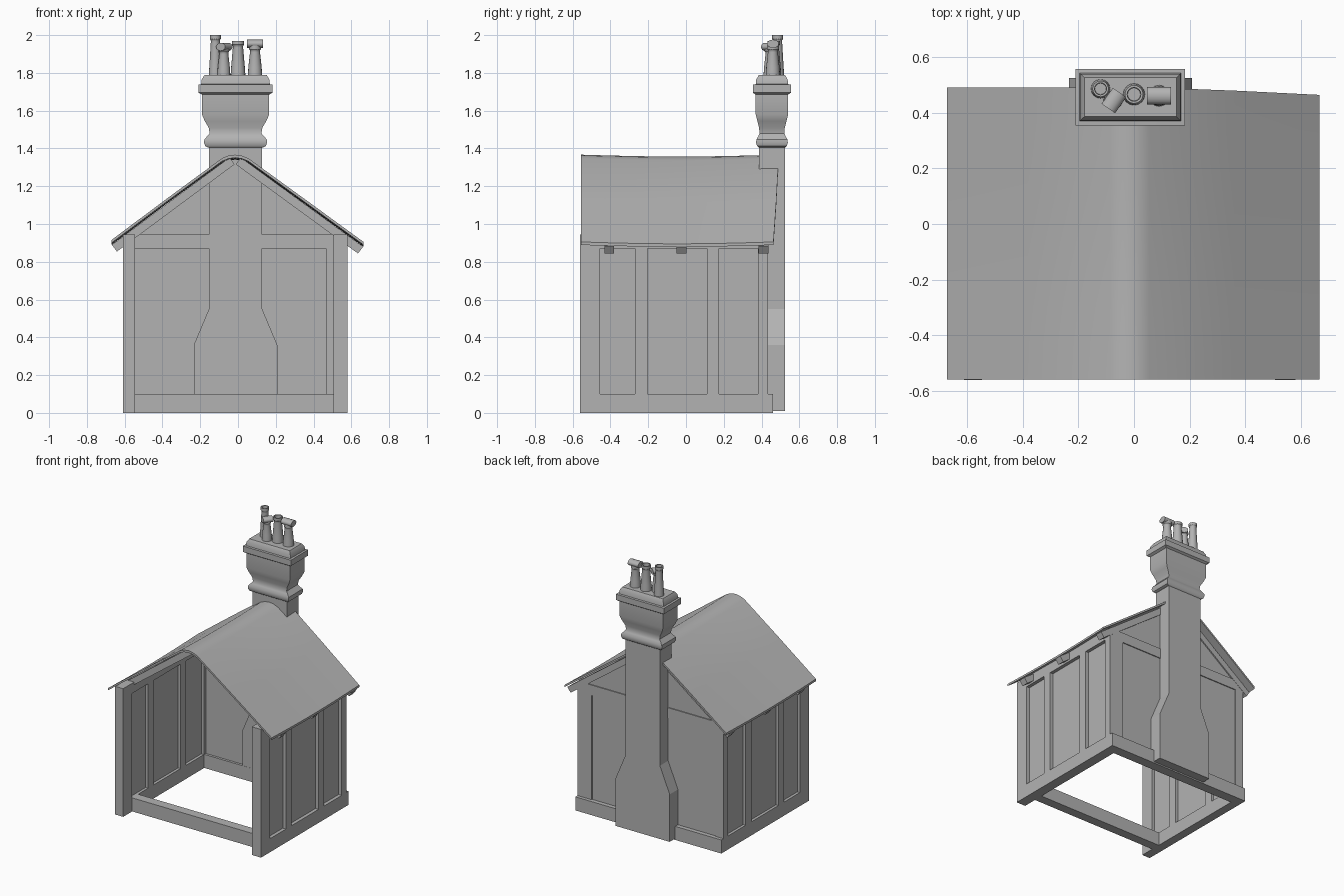
import bpy, bmesh, math
from mathutils import Vector, Matrix

cube = bpy.data.objects.get("Cube")
if cube:
    bpy.data.objects.remove(cube, do_unlink=True)

grey = bpy.data.materials.new("plain_grey")
grey.use_nodes = True
COLOUR = (0.45, 0.45, 0.45, 1)
grey.diffuse_color = COLOUR
grey.node_tree.nodes["Principled BSDF"].inputs["Base Color"].default_value = COLOUR


def finish(name, bm, smooth=None):
    bmesh.ops.recalc_face_normals(bm, faces=bm.faces)
    mesh = bpy.data.meshes.new(name)
    bm.to_mesh(mesh)
    bm.free()
    mesh.materials.append(grey)
    obj = bpy.data.objects.new(name, mesh)
    bpy.context.collection.objects.link(obj)
    if smooth:
        bpy.ops.object.select_all(action="DESELECT")
        obj.select_set(True)
        bpy.context.view_layer.objects.active = obj
        bpy.ops.object.shade_smooth_by_angle(angle=math.radians(smooth))
    return obj


def box(name, x0, x1, y0, y1, z0, z1):
    bm = bmesh.new()
    bmesh.ops.create_cube(bm, size=1)
    for v in bm.verts:
        v.co = ((x0 + x1) / 2 + v.co.x * (x1 - x0),
                (y0 + y1) / 2 + v.co.y * (y1 - y0),
                (z0 + z1) / 2 + v.co.z * (z1 - z0))
    return finish(name, bm)


def prism(name, outline, y0, y1):
    """Extrude an (x, z) outline along y."""
    bm = bmesh.new()
    face = bm.faces.new([bm.verts.new((x, y0, z)) for x, z in outline])
    ext = bmesh.ops.extrude_face_region(bm, geom=[face])["geom"]
    moved = [g for g in ext if isinstance(g, bmesh.types.BMVert)]
    bmesh.ops.translate(bm, verts=moved, vec=(0, y1 - y0, 0))
    return finish(name, bm)


def loft(name, rings, smooth):
    """Join equal-sized closed rings and cap both ends."""
    bm = bmesh.new()
    loops = [[bm.verts.new(p) for p in ring] for ring in rings]
    n = len(loops[0])
    for a, b in zip(loops, loops[1:]):
        for i in range(n):
            j = (i + 1) % n
            bm.faces.new((a[i], a[j], b[j], b[i]))
    bm.faces.new(loops[0])
    bm.faces.new(loops[-1])
    return finish(name, bm, smooth)


# Timber side walls: sill, top plate, studs and recessed panels
SILL, BEAM, PLATE = 0.1, 0.87, 0.945
FRONT, BACK = -0.56, 0.435
studs = [(FRONT, -0.455), (-0.27, -0.205), (0.11, 0.175), (0.38, BACK)]
for side, x0, x1 in (("right", -0.61, -0.545), ("left", 0.505, 0.58)):
    mid = (x0 + x1) / 2
    box(side + "_sill", x0, x1, FRONT, 0.46, 0, SILL)
    box(side + "_top_plate", x0, x1, FRONT, BACK, BEAM, PLATE)
    box(side + "_wall_panel", mid - 0.012, mid + 0.012, -0.5, 0.41, SILL, BEAM)
    for i, (y0, y1) in enumerate(studs):
        box(f"{side}_stud_{i + 1}", x0, x1, y0, y1, SILL, BEAM)

# Cross sills, back wall frame and gable
box("front_sill", -0.545, 0.505, -0.455, -0.385, 0, SILL)
box("back_sill", -0.545, 0.505, 0.385, 0.46, 0, SILL)
box("back_beam", -0.545, 0.505, 0.385, BACK, BEAM, PLATE)
box("back_corner_stud", 0.465, 0.505, 0.385, BACK, SILL, BEAM)
prism("back_gable_panel", [(-0.57, SILL), (0.54, SILL), (0.54, 0.96),
                           (-0.015, 1.34), (-0.57, 0.96)], 0.403, 0.428)

# Rafter pairs with square-cut ends
for i, y in enumerate((-0.432, -0.05, 0.385)):
    for side, top, end in (("right", (-0.045, 1.352), (-0.668, 0.89)),
                           ("left", (0.015, 1.352), (0.662, 0.88))):
        a, b = Vector(top), Vector(end)
        d = (b - a).normalized()
        drop = Vector((-abs(d.y) * math.copysign(1, d.x), -abs(d.x))) * 0.045
        prism(f"{side}_rafter_{i + 1}", [a, b, b + drop, a + drop], y, y + 0.052)

# Sagging roof sheet with a rounded ridge and a skewed back edge
roof_line = [(-0.67, 0.915), (-0.38, 1.132), (-0.085, 1.348), (-0.05, 1.362),
             (-0.015, 1.367), (0.02, 1.362), (0.055, 1.348), (0.36, 1.127), (0.665, 0.905)]
STEPS = 8
bm = bmesh.new()
rows = []
for x, z in roof_line:
    y_end = 0.49 - max(0, x - 0.13) * 0.05
    row = []
    for k in range(STEPS + 1):
        t = k / STEPS
        sag = 0.01 * math.sin(math.pi * t)
        row.append(bm.verts.new((x, -0.557 + (y_end + 0.557) * t, z - sag)))
    rows.append(row)
for a, b in zip(rows, rows[1:]):
    for k in range(STEPS):
        bm.faces.new((a[k], b[k], b[k + 1], a[k + 1]))
bm.normal_update()
if sum(f.normal.z for f in bm.faces) < 0:
    bmesh.ops.reverse_faces(bm, faces=bm.faces)
back_verts = {v: v.co - Vector((0, 0, 0.016)) for v in bm.verts}
rim = [e for e in bm.edges if e.is_boundary]
under = {v: bm.verts.new(p) for v, p in back_verts.items()}
for f in list(bm.faces):
    bm.faces.new([under[v] for v in reversed(f.verts)])
for e in rim:
    a, b = e.verts
    bm.faces.new((a, b, under[b], under[a]))
finish("roof", bm, 30)

# Chimney breast with sloping shoulders
CX, CY = -0.013, 0.455
half = [(0.221, 0.01), (0.221, 0.36), (0.141, 0.55), (0.141, 1.42)]
prism("chimney_breast", [(CX + w, z) for w, z in half]
      + [(CX - w, z) for w, z in reversed(half)], 0.386, 0.524)

# Moulded chimney head: half width, half depth, height
head = [(0.145, 0.069, 1.405), (0.16, 0.078, 1.412), (0.167, 0.084, 1.43),
        (0.165, 0.082, 1.448), (0.15, 0.072, 1.465), (0.137, 0.066, 1.48),
        (0.142, 0.068, 1.51), (0.163, 0.077, 1.545), (0.178, 0.086, 1.58),
        (0.178, 0.086, 1.685), (0.196, 0.101, 1.695), (0.196, 0.101, 1.738),
        (0.182, 0.086, 1.74), (0.179, 0.083, 1.765), (0.165, 0.07, 1.788)]
loft("chimney_head", [[(CX + sx * w, CY + sy * d, z) for sx, sy in
                       ((-1, -1), (1, -1), (1, 1), (-1, 1))] for w, d, z in head], 35)


# Chimney pots: tapered, lipped and hollow at the top
def pot(name, x, y, top, r):
    base = 1.78
    shape = [(1.2, base), (1.1, base + 0.05), (0.82, top - 0.035), (0.85, top - 0.025),
             (1.0, top - 0.02), (1.0, top), (0.75, top), (0.7, top - 0.03)]
    turn = [i * math.tau / 16 for i in range(16)]
    loft(name, [[(x + r * k * math.cos(a), y + r * k * math.sin(a), z) for a in turn]
                for k, z in shape], 40)


def cowl(name, x, y, z, r, length, angle, wide):
    bm = bmesh.new()
    bmesh.ops.create_cone(bm, cap_ends=True, segments=16, radius1=r, radius2=r, depth=length)
    bm.transform(Matrix.Translation((x, y, z)) @ Matrix.Rotation(angle, 4, "Z")
                 @ Matrix.Diagonal((1, wide, 1, 1)) @ Matrix.Rotation(math.pi / 2, 4, "Y"))
    finish(name, bm, 40)


pot("pot_tall", -0.12, 0.485, 2.0, 0.029)
pot("pot_short", -0.075, 0.445, 1.935, 0.029)
pot("pot_middle", 0.0, 0.465, 1.97, 0.033)
pot("pot_end", 0.09, 0.46, 1.945, 0.032)
cowl("short_pot_cowl", -0.072, 0.443, 1.938, 0.021, 0.07, math.radians(55), 1.4)
cowl("end_pot_cowl", 0.09, 0.46, 1.954, 0.022, 0.085, 0, 1.4)
